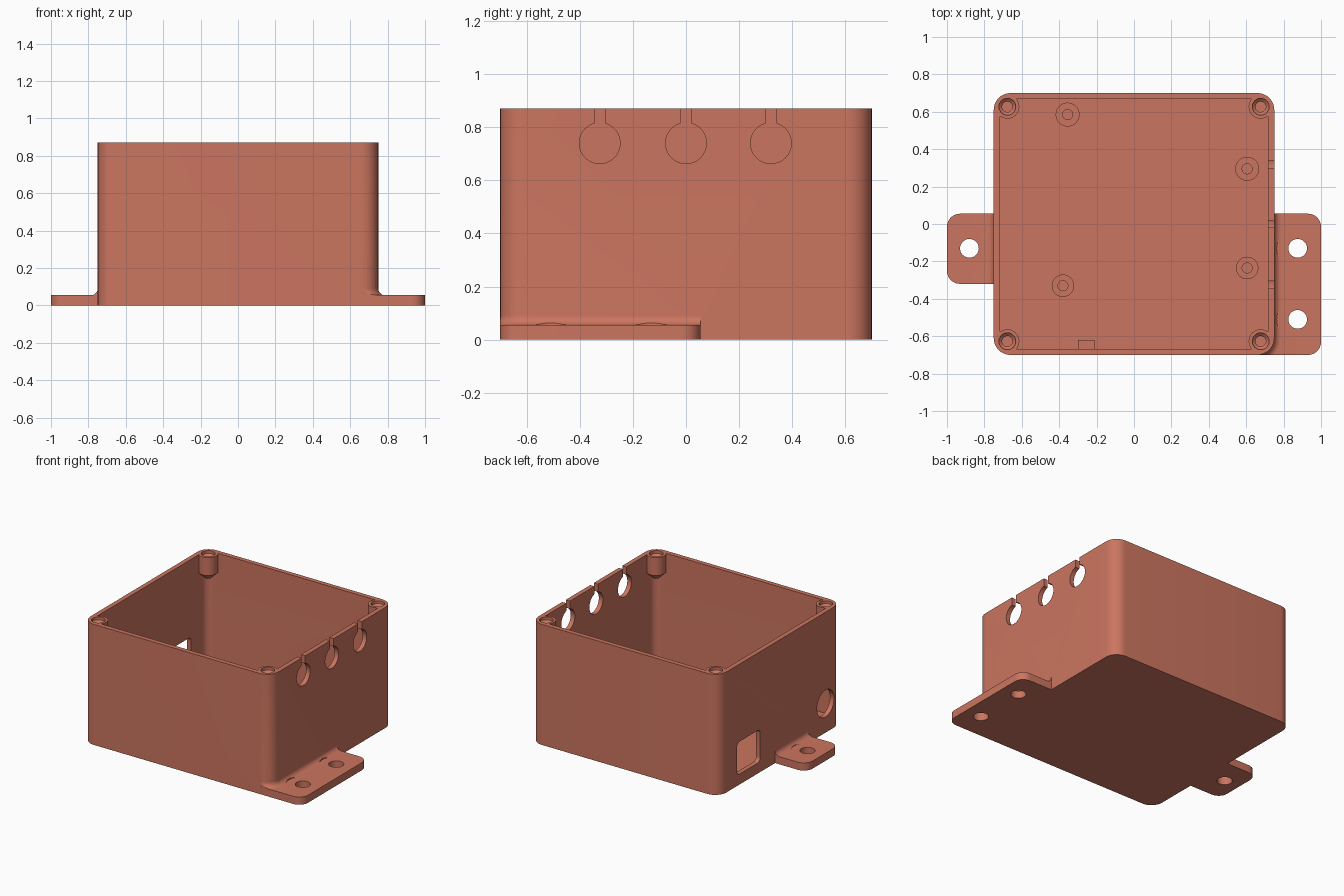
import bpy, bmesh, math
from mathutils import Matrix, Vector

if "Cube" in bpy.data.objects:
    bpy.data.objects.remove(bpy.data.objects["Cube"])

HX, HY, H = 0.75, 0.70, 0.87      # box half sizes and height
R, WALL, FLOOR, TAB = 0.09, 0.033, 0.055, 0.055

clay = bpy.data.materials.new("terracotta plastic")
clay.diffuse_color = (0.60, 0.178, 0.115, 1)
clay.use_nodes = True
clay.node_tree.nodes["Principled BSDF"].inputs["Base Color"].default_value = clay.diffuse_color


def make(name, bm):
    bmesh.ops.recalc_face_normals(bm, faces=bm.faces)
    me = bpy.data.meshes.new(name)
    bm.to_mesh(me)
    bm.free()
    me.materials.append(clay)
    ob = bpy.data.objects.new(name, me)
    bpy.context.collection.objects.link(ob)
    return ob


def loft(name, rings):
    """Closed solid through a list of equal-length rings, with end caps."""
    bm = bmesh.new()
    vs = [[bm.verts.new(p) for p in ring] for ring in rings]
    n = len(vs[0])
    for a, b in zip(vs, vs[1:]):
        for i in range(n):
            bm.faces.new((a[i], a[(i + 1) % n], b[(i + 1) % n], b[i]))
    bm.faces.new(vs[0][::-1])
    bm.faces.new(vs[-1])
    return make(name, bm)


def plate(name, x0, x1, y0, y1, z0, z1, radii, seg=10):
    """Upright prism; radii for corners (+x+y, -x+y, -x-y, +x-y)."""
    pts = []
    corners = ((x1, y1, -1, -1), (x0, y1, 1, -1), (x0, y0, 1, 1), (x1, y0, -1, 1))
    for k, ((x, y, sx, sy), r) in enumerate(zip(corners, radii)):
        if r == 0:
            pts.append((x, y))
            continue
        for i in range(seg + 1):
            a = math.pi / 2 * (k + i / seg)
            pts.append((x + sx * r + r * math.cos(a), y + sy * r + r * math.sin(a)))
    return loft(name, [[(x, y, z) for x, y in pts] for z in (z0, z1)])


def lathe(name, x, y, profile, n=32):
    """Round solid from (radius, z) pairs."""
    return loft(name, [[(x + r * math.cos(2 * math.pi * i / n),
                         y + r * math.sin(2 * math.pi * i / n), z)
                        for i in range(n)] for r, z in profile])


def rod_x(name, x0, x1, y, z, r):
    ob = lathe(name, 0, 0, [(r, x0), (r, x1)], 40)
    # turn the local z axis onto x
    ob.data.transform(Matrix.Translation((0, y, z)) @ Matrix.Rotation(math.pi / 2, 4, 'Y'))
    return ob


def boolean(target, tool, op):
    m = target.modifiers.new("cut", 'BOOLEAN')
    m.operation, m.solver, m.object = op, 'EXACT', tool
    bpy.context.view_layer.update()
    dg = bpy.context.evaluated_depsgraph_get()
    me = bpy.data.meshes.new_from_object(target.evaluated_get(dg))
    target.modifiers.clear()
    target.data = me
    bpy.data.objects.remove(tool)


def add(tool):
    boolean(box, tool, 'UNION')


def cut(tool):
    boolean(box, tool, 'DIFFERENCE')


def fillet(name, path):
    """Concave strip along a path of (point, outward direction)."""
    f = 0.036
    prof = [(-0.012, TAB - 0.012), (f, TAB - 0.012)]
    prof += [(f - f * math.sin(a), TAB + f - f * math.cos(a))
             for a in (math.pi / 2 * i / 8 for i in range(9))]
    prof += [(-0.012, TAB + f)]
    return loft(name, [[(p.x + d.x * o, max(p.y + d.y * o, -HY), z) for o, z in prof]
                       for p, d in path])


# outer body
box = plate("enclosure", -HX, HX, -HY, HY, 0, H, (R,) * 4)

# mounting tabs with concave blends to the walls
add(plate("right_tab", 0.60, 1.0, -HY, 0.055, 0, TAB, (0.07, 0, 0, 0.07)))
add(plate("left_tab", -1.0, -0.60, -0.32, 0.055, 0, TAB, (0, 0.07, 0.07, 0)))
path = [(Vector((HX, 0.055)), Vector((1, 0)))]
for i in range(10):
    a = -math.radians(80) * i / 9
    d = Vector((math.cos(a), math.sin(a)))
    path.append((Vector((HX - R, -HY + R)) + d * R, d))
add(fillet("right_blend", path))
add(fillet("left_blend", [(Vector((-HX, y)), Vector((-1, 0))) for y in (-0.32, 0.055)]))

# screw holes with head clearance
for x, y in ((0.875, -0.13), (0.875, -0.51), (-0.88, -0.13)):
    cut(lathe("tab_hole", x, y, [(0.05, -0.1), (0.05, 0.2)]))
    cut(lathe("head_clearance", x, y, [(0.112, TAB + 0.001), (0.112, 0.2)], 48))

# cavity
cut(plate("cavity", -HX + WALL, HX - WALL, -HY + WALL, HY - WALL, FLOOR, H + 0.1,
          (R - WALL,) * 4))

# corner lid bosses with tapered undersides and blind screw holes
for sx in (-1, 1):
    for sy in (-1, 1):
        x, y = sx * 0.677, sy * 0.627
        add(lathe("lid_boss", x, y, [(0.025, 0.70), (0.064, 0.74), (0.064, H)]))
        cut(lathe("lid_screw_hole", x, y,
                  [(0.028, 0.745), (0.028, 0.835), (0.045, 0.85), (0.045, H + 0.05)]))

# floor standoffs
for x, y in ((-0.355, 0.585), (-0.38, -0.33), (0.605, 0.295), (0.605, -0.235)):
    r = 0.064 if y > 0 else 0.06
    add(lathe("standoff", x, y, [(r, FLOOR - 0.02), (r, 0.12)]))
    cut(lathe("standoff_hole", x, y, [(0.027, FLOOR + 0.005), (0.027, 0.2)]))

# small support block by the front wall
add(plate("support_block", -0.30, -0.21, -HY + 0.01, -0.62, FLOOR - 0.02, 0.12, (0,) * 4))

# keyhole cable entries in the right wall
for y in (-0.325, 0, 0.32):
    cut(rod_x("cable_hole", 0.69, 0.85, y, 0.74, 0.077))
    cut(plate("cable_slot", 0.69, 0.85, y - 0.02, y + 0.02, 0.76, H + 0.1, (0,) * 4))

# left wall: round port and rounded rectangular port
cut(rod_x("round_port", -0.85, -0.69, -0.52, 0.21, 0.097))
port = plate("square_port", -0.1175, 0.1175, -0.1325, 0.1325, -0.08, 0.08, (0.03,) * 4, 6)
port.data.transform(Matrix.Translation((-0.77, 0.357, 0.193)) @ Matrix.Rotation(math.pi / 2, 4, 'Y'))
cut(port)

# smooth rounds, crisp edges
bpy.context.view_layer.objects.active = box
box.select_set(True)
bpy.ops.object.shade_smooth_by_angle(angle=math.radians(30))
